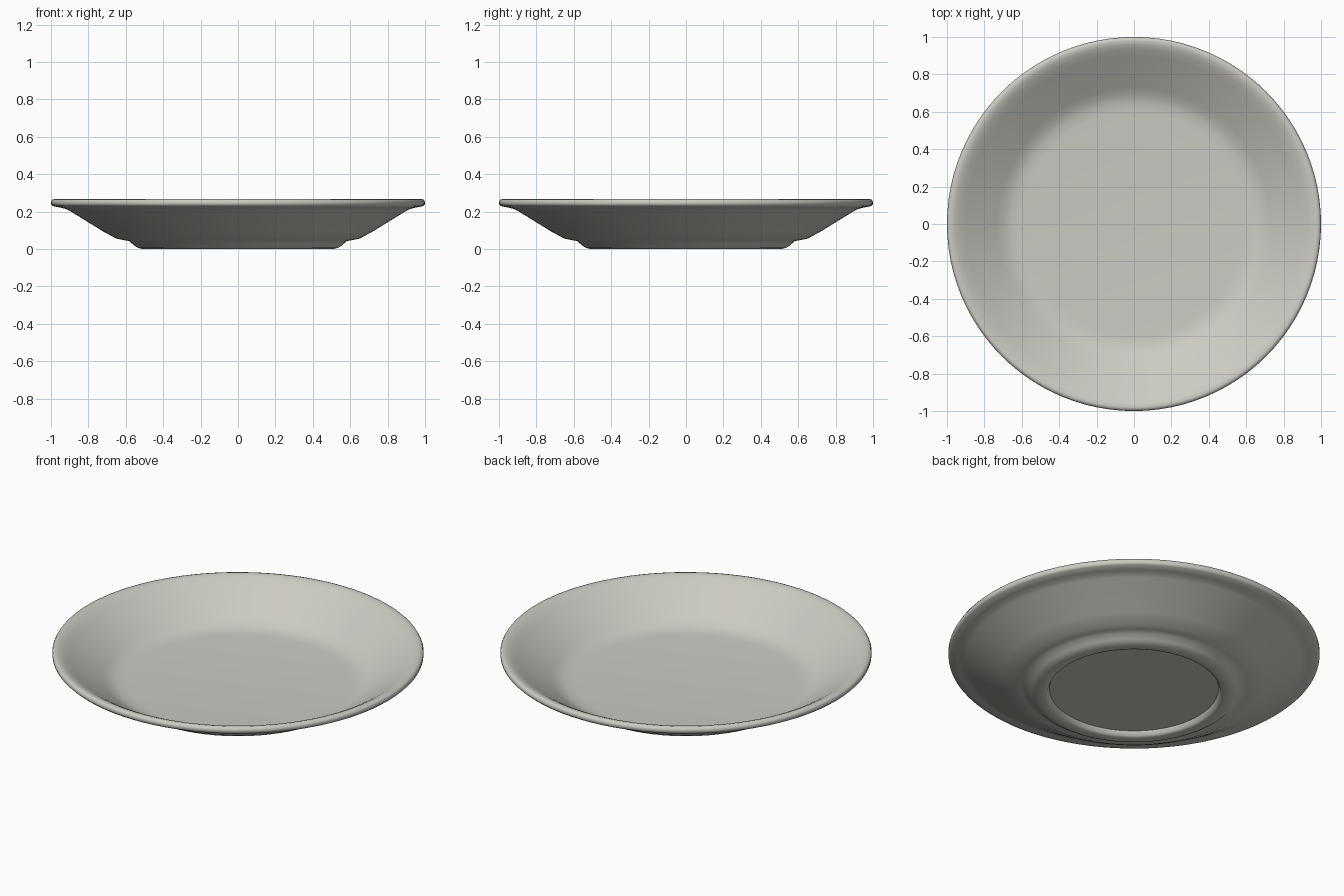
import bpy, bmesh, math

if "Cube" in bpy.data.objects:
    bpy.data.objects.remove(bpy.data.objects["Cube"])

SEGMENTS = 96

# one glazed stoneware colour
glaze = bpy.data.materials.new("warm_grey_glaze")
glaze.diffuse_color = (0.60, 0.59, 0.54, 1)
glaze.use_nodes = True
glaze.node_tree.nodes["Principled BSDF"].inputs["Base Color"].default_value = glaze.diffuse_color

# plate half-section (radius, height): from floor centre over the lip to the underside centre
PROFILE = [
    (0.0, 0.075), (0.60, 0.075), (0.65, 0.079), (0.69, 0.092), (0.73, 0.115),   # floor
    (0.90, 0.228), (0.935, 0.25), (0.96, 0.262), (0.98, 0.267),                # wall
    (0.993, 0.264), (1.0, 0.252), (0.999, 0.238), (0.99, 0.229),               # lip
    (0.95, 0.221), (0.92, 0.214), (0.90, 0.204), (0.72, 0.093), (0.65, 0.055), # underside
    (0.61, 0.047), (0.58, 0.042), (0.555, 0.018), (0.535, 0.006), (0.51, 0.0), # foot ring
    (0.48, 0.0), (0.465, 0.006), (0.455, 0.03), (0.0, 0.03),                   # recessed base
]


def lathe(name, profile, material):
    bm = bmesh.new()
    verts = [bm.verts.new((r, 0, z)) for r, z in profile]
    edges = [bm.edges.new(pair) for pair in zip(verts, verts[1:])]
    bmesh.ops.spin(bm, geom=verts + edges, cent=(0, 0, 0), axis=(0, 0, 1),
                   angle=math.tau, steps=SEGMENTS, use_duplicate=False)
    bmesh.ops.remove_doubles(bm, verts=bm.verts, dist=1e-4)
    bmesh.ops.recalc_face_normals(bm, faces=bm.faces)
    mesh = bpy.data.meshes.new(name)
    bm.to_mesh(mesh)
    bm.free()
    mesh.materials.append(material)
    obj = bpy.data.objects.new(name, mesh)
    bpy.context.collection.objects.link(obj)
    return obj


# plate
plate = lathe("plate", PROFILE, glaze)
bpy.context.view_layer.objects.active = plate
plate.select_set(True)
bpy.ops.object.shade_smooth_by_angle(angle=math.radians(50))
